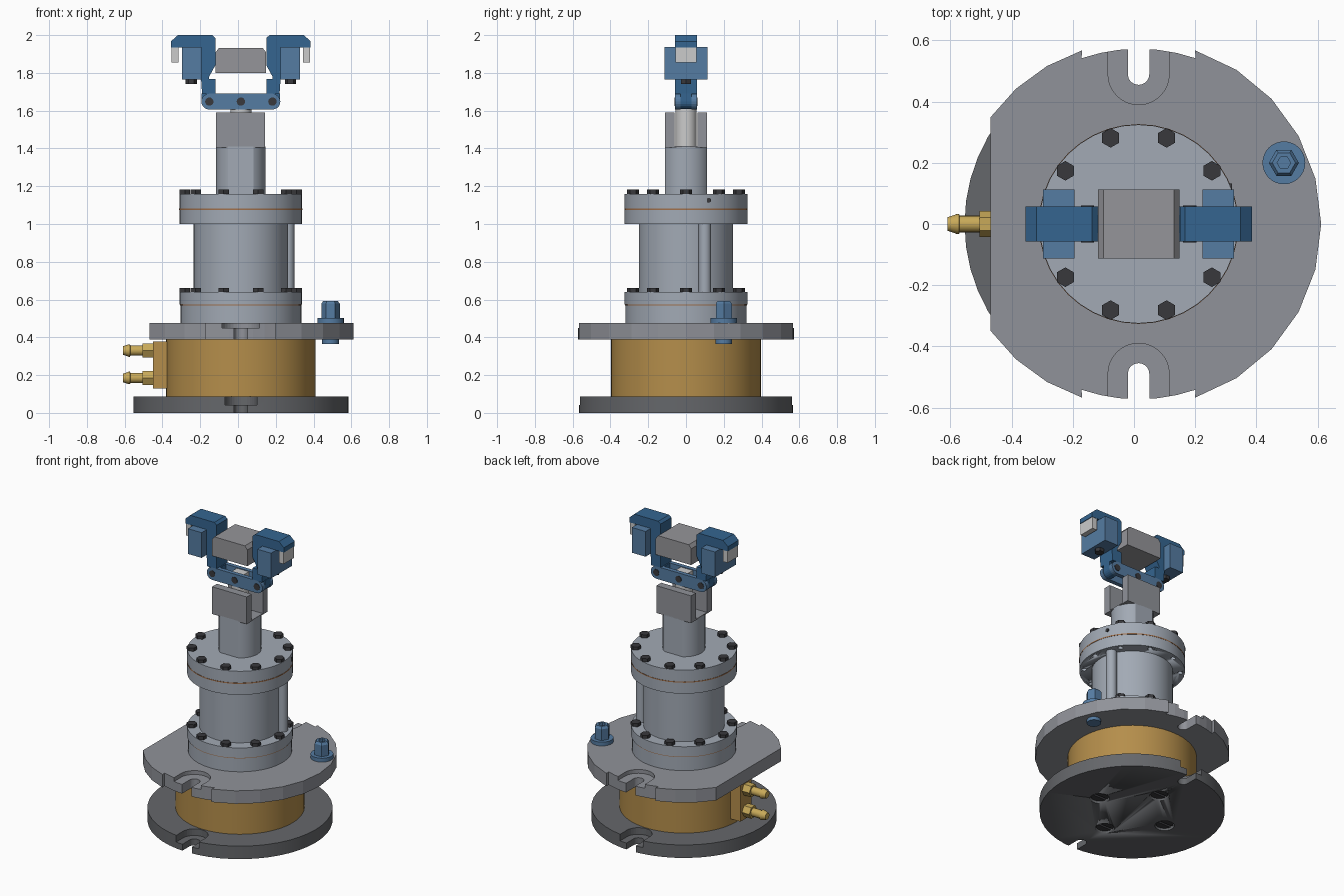
import bpy, bmesh
from math import sin, cos, pi, radians
from mathutils import Matrix

if "Cube" in bpy.data.objects:
    bpy.data.objects.remove(bpy.data.objects["Cube"])

CX = 0.015  # main axis of the machine


def mat(name, r, g, b):
    m = bpy.data.materials.new(name)
    m.diffuse_color = (r, g, b, 1)
    m.use_nodes = True
    m.node_tree.nodes["Principled BSDF"].inputs["Base Color"].default_value = m.diffuse_color
    return m


DARK = mat("dark_steel", .13, .135, .145)
PLATE = mat("plate_grey", .28, .29, .32)
STEEL = mat("pale_steel", .36, .40, .46)
BRONZE = mat("bronze", .46, .27, .07)
BRASS = mat("brass", .58, .40, .10)
BLUE = mat("blue", .035, .13, .28)
LBLUE = mat("light_blue", .09, .20, .36)
BLACK = mat("black_screw", .04, .04, .045)
LIGHT = mat("light_metal", .58, .58, .58)
SEAM = mat("copper_seam", .35, .16, .07)
BLOCK = mat("block_grey", .30, .30, .32)


def finish(name, bm, m):
    bmesh.ops.recalc_face_normals(bm, faces=bm.faces)
    me = bpy.data.meshes.new(name)
    bm.to_mesh(me)
    bm.free()
    ob = bpy.data.objects.new(name, me)
    bpy.context.collection.objects.link(ob)
    if m:
        me.materials.append(m)
    return ob


def smooth(ob):
    bpy.ops.object.select_all(action='DESELECT')
    ob.select_set(True)
    bpy.context.view_layer.objects.active = ob
    bpy.ops.object.shade_smooth_by_angle(angle=radians(32))


def lathe(name, prof, loc, m=None, n=32, axis='z', phase=0.0):
    """Revolve (radius, height) points about an axis through loc."""
    bm = bmesh.new()
    rings = [[bm.verts.new((r * cos(phase + 2 * pi * i / n), r * sin(phase + 2 * pi * i / n), h))
              for i in range(n)] for r, h in prof]
    for a, b in zip(rings, rings[1:]):
        for i in range(n):
            bm.faces.new((a[i], a[(i + 1) % n], b[(i + 1) % n], b[i]))
    bm.faces.new(rings[0])
    bm.faces.new(rings[-1])
    rot = {'z': Matrix(), 'x': Matrix.Rotation(pi / 2, 4, 'Y'), 'y': Matrix.Rotation(-pi / 2, 4, 'X')}[axis]
    bm.transform(Matrix.Translation(loc) @ rot)
    ob = finish(name, bm, m)
    if n > 8:
        smooth(ob)
    return ob


def cyl(name, r, lo, hi, loc=(CX, 0, 0), m=None, n=32, **kw):
    return lathe(name, [(r, lo), (r, hi)], loc, m, n, **kw)


def prism(name, pts, lo, hi, m=None, axis='z'):
    """Extrude a 2D profile along an axis."""
    put = {'z': lambda a, b, t: (a, b, t), 'y': lambda a, b, t: (a, t, b), 'x': lambda a, b, t: (t, a, b)}[axis]
    bm = bmesh.new()
    lower = [bm.verts.new(put(a, b, lo)) for a, b in pts]
    upper = [bm.verts.new(put(a, b, hi)) for a, b in pts]
    bm.faces.new(lower)
    bm.faces.new(upper)
    for i in range(len(pts)):
        j = (i + 1) % len(pts)
        bm.faces.new((lower[i], lower[j], upper[j], upper[i]))
    return finish(name, bm, m)


def box(name, x, y, z, m=None):
    x = sorted(x)
    return prism(name, [(x[0], y[0]), (x[1], y[0]), (x[1], y[1]), (x[0], y[1])], z[0], z[1], m)


def arc(cx, cy, r, a0, a1, n):
    return [(cx + r * cos(radians(a0 + (a1 - a0) * i / n)), cy + r * sin(radians(a0 + (a1 - a0) * i / n)))
            for i in range(n + 1)]


def cut(ob, *cutters, op='DIFFERENCE'):
    for c in cutters:
        c.hide_render = True
        md = ob.modifiers.new("cut", 'BOOLEAN')
        md.operation, md.object, md.solver = op, c, 'EXACT'
        bpy.context.view_layer.objects.active = ob
        bpy.ops.object.modifier_apply(modifier=md.name)
        bpy.data.objects.remove(c)


def slot_cutters(z0, z1, depth, wide):
    out = []
    for s in (-1, 1):
        for r, lo in ((.035, z0 - .05), (wide, z1 - depth)):
            u = [(x, s * y) for x, y in arc(CX, .49, r, 180, 360, 16)]
            out.append(prism("slot_cutter", u + [(CX + r, s * .7), (CX - r, s * .7)], lo, z1 + .05))
    return out


# base plate with two counterbored slots and recessed screws underneath
base = cyl("base_plate", .569, 0, .088, m=DARK, n=48)
cut(base, *slot_cutters(0, .088, .045, .085))
for k in range(4):
    x, y = CX + .26 * cos(k * pi / 2), .26 * sin(k * pi / 2)
    cut(base, cyl("hole_cutter", .06, -.05, .05, (x, y, 0), n=24))
    head = cyl("base_screw", .054, .012, .05, (x, y, 0), BLACK, 24)
    cut(head, box("slit_cutter", (x - .1, x + .1), (y - .008, y + .008), (0, .025)))

# bronze drum with side block and two hose barbs
cyl("bronze_drum", .396, .088, .388, m=BRONZE, n=64)
box("port_block", (-.45, -.3), (-.06, .06), (.128, .378), BRONZE)
for z in (.185, .33):
    cyl("hose_nut", .043, -.505, -.45, (0, 0, z), BRASS, 6, axis='x', phase=pi / 6)
    lathe("hose_barb", [(.022, -.61), (.033, -.578), (.033, -.572), (.027, -.57), (.027, -.5)],
          (0, 0, z), BRASS, 20, axis='x')

# mounting plate: flat on the left, slots and shallow rim notches front and back
half = arc(CX, 0, .597, 0, 72, 5) + arc(CX, 0, .573, 71, 109, 6) + arc(CX, 0, .597, 108, 144.3, 3)
plate = prism("mounting_plate", half + [(x, -y) for x, y in half[:0:-1]], .388, .476, PLATE)
cut(plate, *slot_cutters(.388, .476, .026, .1))

# blue plug through the mounting plate
P = (.49, .2, 0)
cyl("plug_collar", .07, .476, .502, P, LBLUE, 32)
plug = lathe("plug_hex", [(.049, .5), (.049, .578), (.038, .593)], P, LBLUE, 6)
cut(plug, cyl("socket_cutter", .022, .55, .65, P, n=6))
cyl("plug_tip", .044, .366, .39, P, LBLUE, 24)

# cylinder body, flanges and seams
cyl("lower_flange", .32, .476, .57, m=STEEL, n=40)
cyl("lower_seam", .322, .568, .574, m=SEAM, n=40)
cyl("lower_cover", .325, .573, .64, m=STEEL, n=40)
cyl("cylinder_body", .25, .64, 1.0, m=STEEL, n=48)
cyl("side_tube", .033, .64, 1.0, (.265, .1, 0), STEEL, 20)
upper = cyl("upper_flange", .325, 1.0, 1.076, m=STEEL, n=40)
cyl("upper_seam", .3265, 1.075, 1.082, m=SEAM, n=40)
cyl("upper_cover", .325, 1.081, 1.16, m=STEEL, n=40)
cyl("vent_hole", .013, .2, .305, (CX, .12, 1.125), BLACK, 12, axis='x')

# rings of ten hex screws
for k in range(10):
    x, y = CX + .296 * cos(k * pi / 5), .296 * sin(k * pi / 5)
    for nm, z in (("lower_screw", .64), ("upper_screw", 1.16)):
        cyl(nm, .032, z, z + .022, (x, y, 0), BLACK, 6, phase=pi / 2)
    cut(upper, cyl("bolt_hole_cutter", .016, .95, 1.03, (x, y, 0), n=12))

# flattened neck and the fork on top of it
neck = cyl("neck", .131, 1.16, 1.41, m=STEEL, n=40)
cut(neck, box("flat_cutter", (-.3, .3), (-.112, .112), (1.0, 1.6)), op='INTERSECT')
prism("fork", [(-.112, 1.405), (.112, 1.405), (.112, 1.59), (.06, 1.59), (.06, 1.412),
               (-.06, 1.412), (-.06, 1.59), (-.112, 1.59)], CX - .131, CX + .129, PLATE, 'x')
cyl("push_rod", .056, 1.41, 1.61, m=LIGHT, n=32)
box("rod_eye", (CX - .045, CX + .045), (-.03, .03), (1.6, 1.685), LIGHT)

# link plates and pins
link = arc(CX + .167, 1.648, .042, -90, 90, 10) + arc(CX - .167, 1.648, .042, 90, 270, 10)
for s in (-1, 1):
    prism("link_plate", link, *sorted((s * .03, s * .058)), LBLUE, 'y')
for d in (-.167, 0, .167):
    cyl("link_pin", .022, -.061, .061, (CX + d, 0, 1.648), BLACK, 20, axis='y')

# mirrored gripper arms with pads
ARM = [(.37, 1.935), (.37, 1.967), (.333, 2.0), (.152, 2.0), (.135, 1.985), (.135, 1.84), (.168, 1.78),
       (.168, 1.768), (.135, 1.768), (.135, 1.688), (.205, 1.688), (.21, 1.76), (.21, 1.935)]
for s in (-1, 1):
    def X(*ds): return [CX + s * d for d in ds]
    prism("gripper_arm", [(CX + s * d, z) for d, z in ARM], -.058, .058, BLUE, 'y')
    tongue = arc(CX + s * .167, 1.648, .04, 180, 360, 10)
    prism("arm_tongue", tongue + [(CX + s * .167 + .04, 1.69), (CX + s * .167 - .04, 1.69)], -.029, .029, BLUE, 'y')
    box("arm_block", X(.209, .312), (-.113, .113), (1.765, 1.936), LBLUE)
    cyl("block_screw", .03, 1.742, 1.77, (CX + s * .263, 0, 0), BLACK, 6)
    box("arm_pad", X(.33, .366), (-.056, .056), (1.855, 1.94), LIGHT)

# held block between the arms
prism("held_block", [(CX - .133, 1.8), (CX + .133, 1.8), (CX + .133, 1.91), (CX + .115, 1.933),
                     (CX - .115, 1.933), (CX - .133, 1.91)], -.112, .113, BLOCK, 'y')
